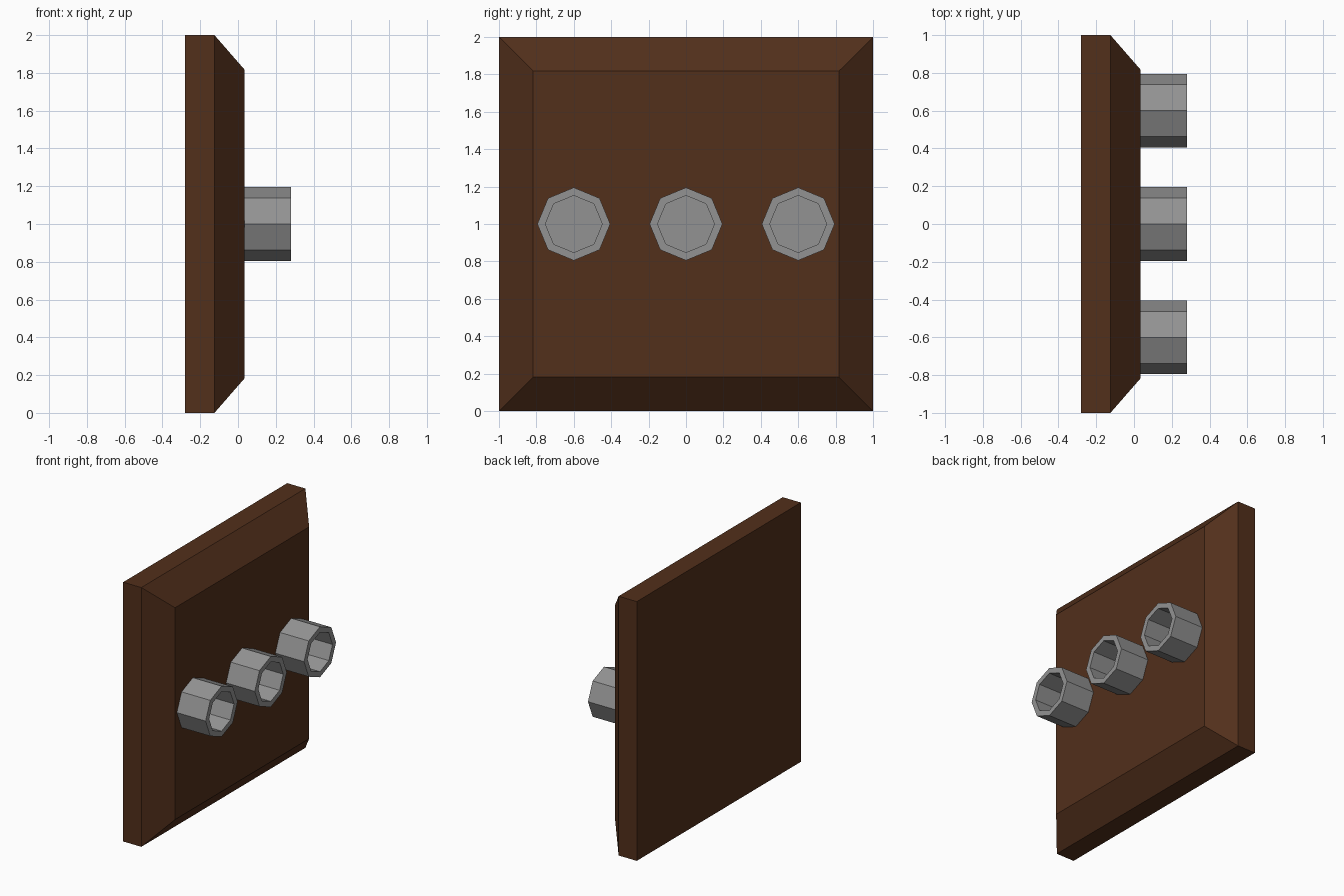
import bpy, bmesh, math
from mathutils import Matrix, Vector

if "Cube" in bpy.data.objects:
    bpy.data.objects.remove(bpy.data.objects["Cube"])


def finish(bm, name, mat):
    bmesh.ops.recalc_face_normals(bm, faces=bm.faces[:])
    me = bpy.data.meshes.new(name)
    bm.to_mesh(me)
    bm.free()
    me.materials.append(mat)
    ob = bpy.data.objects.new(name, me)
    bpy.context.collection.objects.link(ob)
    return ob


def front_face(bm):
    return max(bm.faces, key=lambda f: f.calc_center_median().x)


def material(name, color):
    mat = bpy.data.materials.new(name)
    mat.diffuse_color = (*color, 1)
    mat.use_nodes = True
    mat.node_tree.nodes["Principled BSDF"].inputs["Base Color"].default_value = mat.diffuse_color
    return mat


wood = material("dark_wood", (0.085, 0.029, 0.011))
metal = material("grey_metal", (0.29, 0.29, 0.29))

# Square plate: straight slab, then a front extruded and scaled into a bevel
BACK, EDGE, FACE, TIP = -0.28, -0.125, 0.035, 0.28
bm = bmesh.new()
bmesh.ops.create_cube(bm, size=1, matrix=Matrix.Translation(((BACK + EDGE) / 2, 0, 1))
                      @ Matrix.Diagonal((EDGE - BACK, 2, 2, 1)))
top = bmesh.ops.extrude_discrete_faces(bm, faces=[front_face(bm)])["faces"][0]
for v in top.verts:
    v.co = Vector((FACE, v.co.y * 0.817, 1 + (v.co.z - 1) * 0.817))
finish(bm, "wall_plate", wood)


# Octagonal socket: solid prism with a blind hole sunk from its front
def socket(name, y):
    bm = bmesh.new()
    length = TIP - FACE
    place = Matrix.Translation((FACE + length / 2, y, 1)) @ Matrix.Rotation(math.pi / 2, 4, 'Y')
    bmesh.ops.create_cone(bm, cap_ends=True, segments=8, radius1=0.195, radius2=0.195,
                          depth=length, matrix=place)
    c = Vector((TIP, y, 1))
    rim = bmesh.ops.extrude_discrete_faces(bm, faces=[front_face(bm)])["faces"][0]
    for v in rim.verts:
        v.co = c + (v.co - c) * (0.152 / 0.195)
    floor = bmesh.ops.extrude_discrete_faces(bm, faces=[rim])["faces"][0]
    for v in floor.verts:
        v.co.x = FACE + 0.01
    finish(bm, name, metal)


for name, y in (("left_socket", -0.6), ("middle_socket", 0), ("right_socket", 0.6)):
    socket(name, y)
